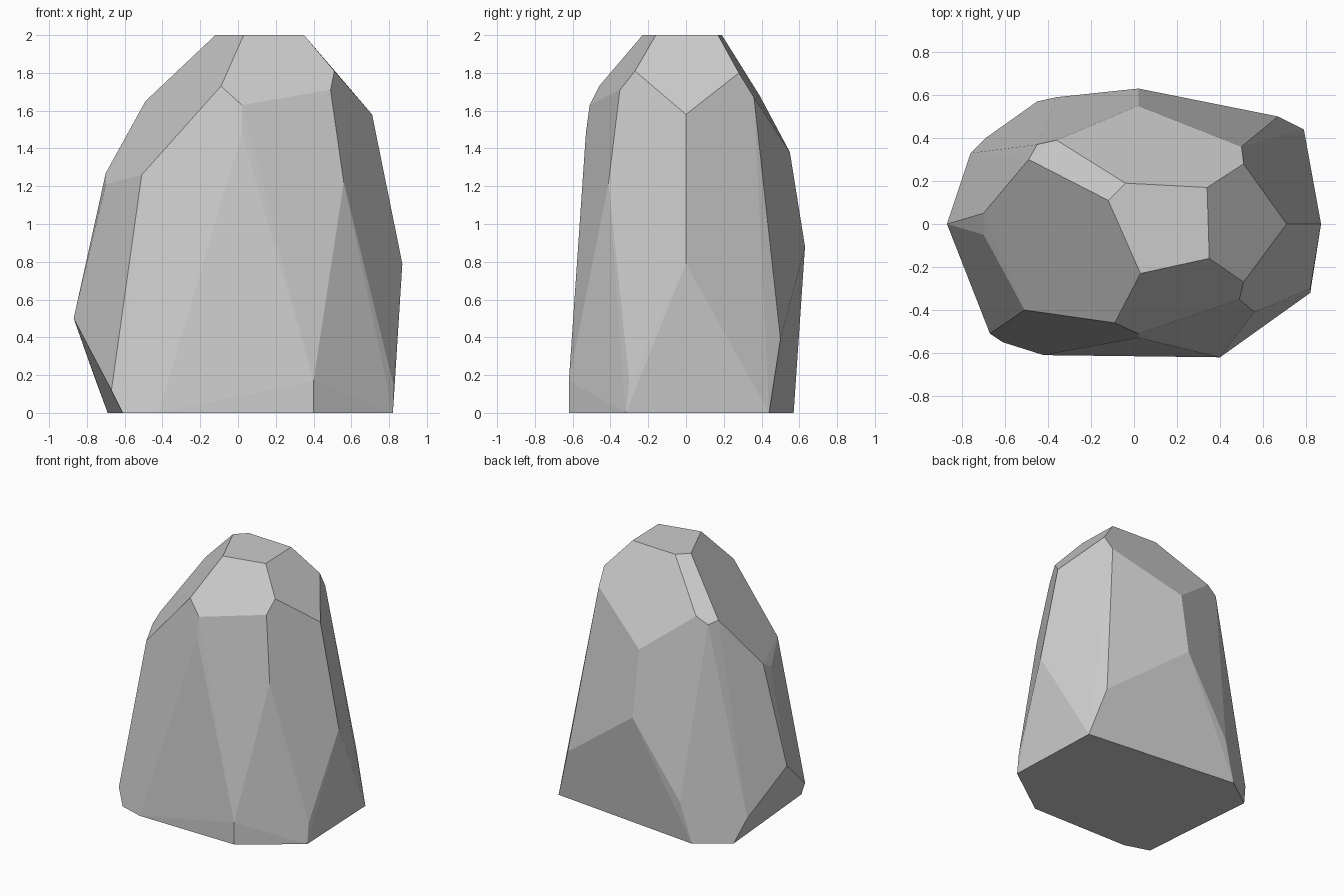
import bpy
import bmesh
from math import radians
from mathutils import Vector

cube = bpy.data.objects.get("Cube")
if cube:
    bpy.data.objects.remove(cube, do_unlink=True)


def make_material(name, colour):
    material = bpy.data.materials.new(name)
    material.use_nodes = True
    rgba = (*colour, 1)
    material.diffuse_color = rgba
    material.node_tree.nodes["Principled BSDF"].inputs["Base Color"].default_value = rgba
    return material


def chiselled_stone(name, corners, material):
    """Wrap a faceted convex skin around corner points given in hundredths."""
    bm = bmesh.new()
    for corner in corners:
        bm.verts.new(Vector(corner) / 100)
    hull = bmesh.ops.convex_hull(bm, input=bm.verts)
    spare = [e for e in hull["geom_interior"] if isinstance(e, bmesh.types.BMVert)]
    bmesh.ops.delete(bm, geom=spare, context="VERTS")
    # Merge nearly level triangles into broad flat facets
    bmesh.ops.dissolve_limit(bm, angle_limit=radians(3), verts=bm.verts, edges=bm.edges)
    bmesh.ops.recalc_face_normals(bm, faces=bm.faces)
    mesh = bpy.data.meshes.new(name)
    bm.to_mesh(mesh)
    bm.free()
    mesh.materials.append(material)
    stone = bpy.data.objects.new(name, mesh)
    bpy.context.collection.objects.link(stone)
    return stone


# Flat crown and base outlines, each lying at one height
crown = [(x, y, 200) for x, y in ((-4, 19), (34, 17), (35, -16), (3, -23), (-12, 11))]
base = [(x, y, 0) for x, y in ((82, -32), (79, 44), (-45, 57), (-69, 40),
                               (-61, -55), (-42, -61), (40, -62))]

# Corners of the shoulder facets, grouped by side
front_shoulder = [(-9, -46, 173), (2, -51, 163), (2, -53, 148), (49, -35, 171), (56, -41, 122)]
right_shoulder = [(51, -27, 181), (71, 0, 158), (51, 28, 180), (50, 36, 167)]
back_shoulder = [(2, 55, 138), (-36, 39, 168), (-45, 37, 163)]
left_shoulder = [(-49, 30, 165), (-70, 5, 127), (-70, -5, 121), (-51, -40, 126)]

# Corners where the walls bulge outward above the base
waist = [(87, 0, 79), (82, -30, 16), (40, -62, 17), (-67, -51, 12),
         (-87, 0, 50), (-76, 33, 19), (-36, 59, 31), (2, 63, 88), (67, 50, 39)]

stone_grey = make_material("stone grey", (0.6, 0.6, 0.6))
shoulders = front_shoulder + right_shoulder + back_shoulder + left_shoulder
chiselled_stone("rock", crown + shoulders + waist + base, stone_grey)
